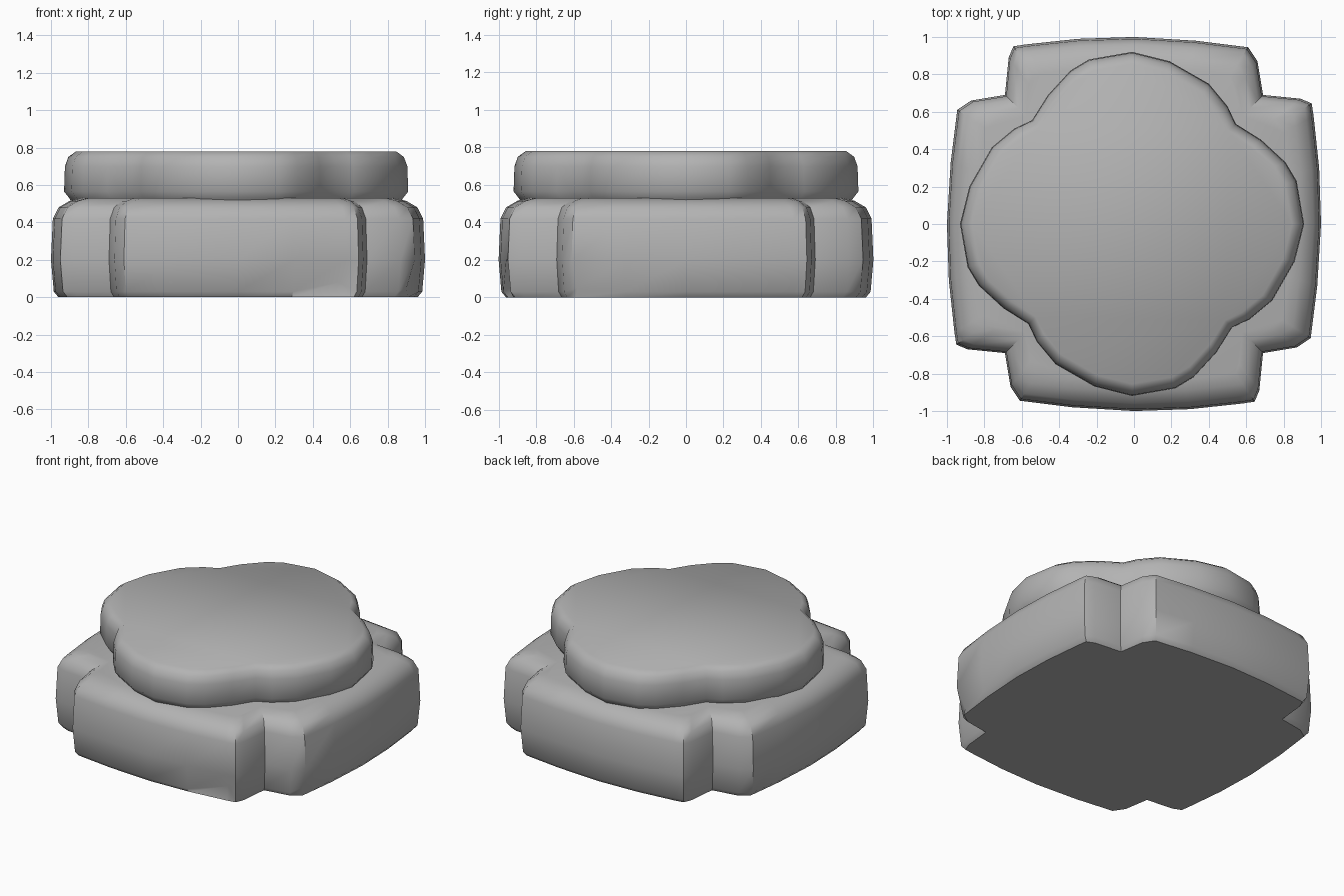
import bpy, bmesh, math
from mathutils import Matrix, Vector

cube = bpy.data.objects.get("Cube")
if cube:
    bpy.data.objects.remove(cube, do_unlink=True)

stone = bpy.data.materials.new("grey stone")
stone.use_nodes = True
GREY = (0.45, 0.45, 0.45, 1)
stone.diffuse_color = GREY
stone.node_tree.nodes["Principled BSDF"].inputs["Base Color"].default_value = GREY


def four_fold(quarter):
    """Repeat a quarter outline around the centre."""
    return [Matrix.Rotation(math.pi / 2 * k, 2) @ Vector(p)
            for k in range(4) for p in quarter]


def stone_block(name, outline, rings, chips=()):
    """Stack scaled copies of an outline, then knock in chipped corners."""
    bm = bmesh.new()
    layers = [[bm.verts.new((p.x * s, p.y * s, z)) for p in outline]
              for z, s in rings]
    n = len(outline)
    for low, high in zip(layers, layers[1:]):
        for i in range(n):
            j = (i + 1) % n
            bm.faces.new((low[i], low[j], high[j], high[i]))
    bm.faces.new(layers[0][::-1])
    bm.faces.new(layers[-1])
    for spot, push in chips:
        vert = min(bm.verts, key=lambda v: (v.co - Vector(spot)).length)
        vert.co += Vector(push)
    bmesh.ops.recalc_face_normals(bm, faces=bm.faces)
    mesh = bpy.data.meshes.new(name)
    bm.to_mesh(mesh)
    bm.free()
    obj = bpy.data.objects.new(name, mesh)
    mesh.materials.append(stone)
    bpy.context.collection.objects.link(obj)
    bpy.ops.object.select_all(action='DESELECT')
    obj.select_set(True)
    bpy.context.view_layer.objects.active = obj
    bpy.ops.object.shade_smooth_by_angle(angle=math.radians(42))
    return obj


# Cross-shaped lower slab with notched corners
base_outline = four_fold([(0, -1), (0.3, -0.99), (0.58, -0.96), (0.645, -0.95),
                          (0.67, -0.89), (0.69, -0.69), (0.87, -0.66),
                          (0.945, -0.61), (0.98, -0.33)])
base_rings = [(0, 0.96), (0.03, 0.985), (0.2, 1), (0.42, 0.99),
              (0.48, 0.96), (0.515, 0.9), (0.53, 0.84)]
stone_block("base_slab", base_outline, base_rings,
            chips=[((0.57, -0.95, 0.03), (-0.03, 0.06, 0.05)),
                   ((0.95, -0.6, 0.03), (-0.03, 0.02, 0.02))])

# Four-lobed upper slab
top_outline = four_fold([(0, -0.92), (0.23, -0.88), (0.33, -0.82),
                         (0.45, -0.69), (0.535, -0.555), (0.63, -0.51),
                         (0.75, -0.41), (0.87, -0.2)])
top_rings = [(0.5, 0.95), (0.53, 0.97), (0.565, 1), (0.7, 0.995),
             (0.75, 0.975), (0.78, 0.93)]
slab = stone_block("top_slab", top_outline, top_rings)
slab.location.x = -0.01
